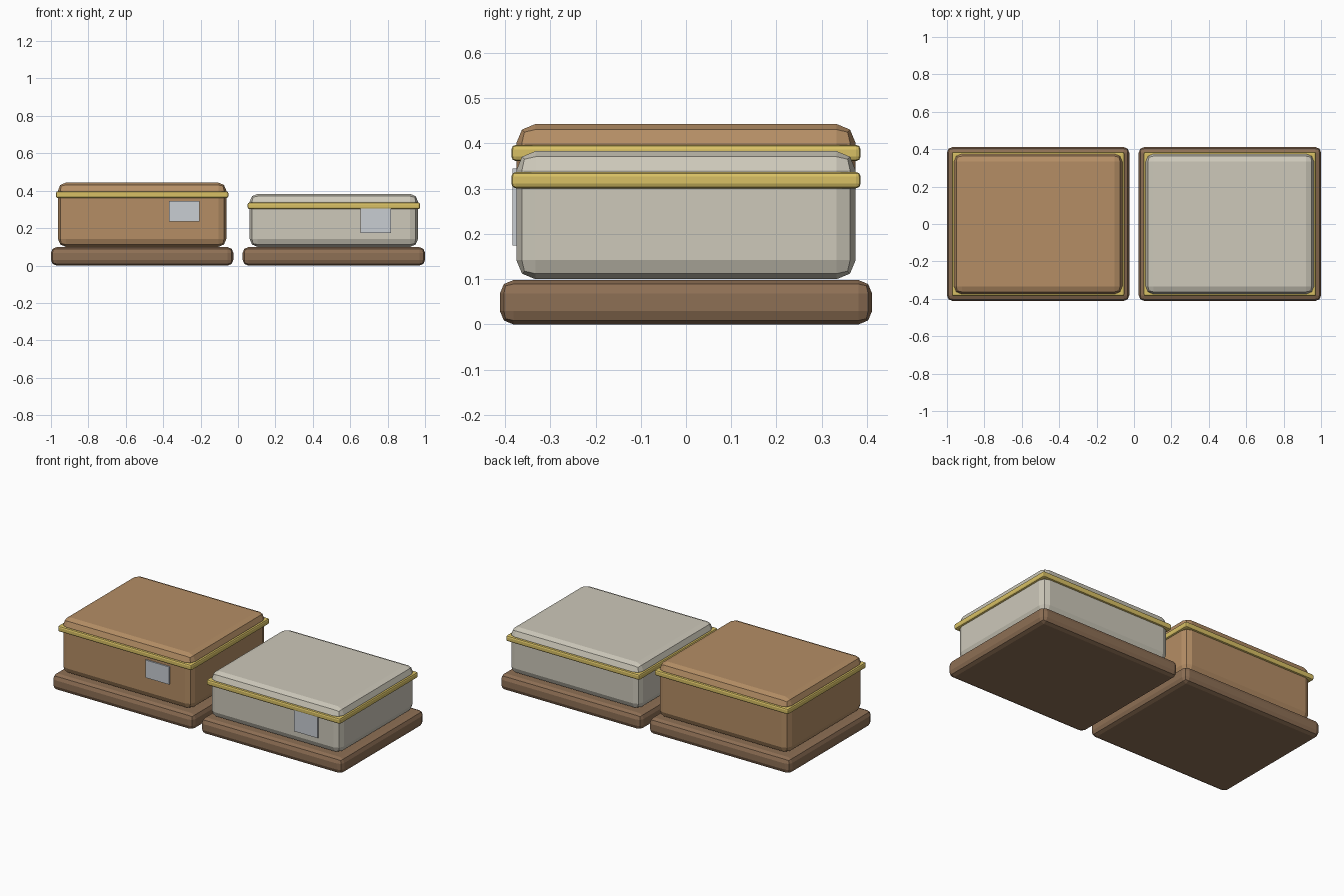
import bpy

if "Cube" in bpy.data.objects:
    bpy.data.objects.remove(bpy.data.objects["Cube"])


def material(name, rgb):
    m = bpy.data.materials.new(name)
    m.diffuse_color = (*rgb, 1)
    m.use_nodes = True
    m.node_tree.nodes["Principled BSDF"].inputs["Base Color"].default_value = m.diffuse_color
    return m


def block(name, x, y, z0, z1, width, depth, mat, bevel=0.0):
    """Box from z0 to z1, optionally with a two-segment rounded edge."""
    bpy.ops.mesh.primitive_cube_add(size=1, location=(x, y, (z0 + z1) / 2))
    ob = bpy.context.object
    ob.name = name
    ob.scale = (width, depth, z1 - z0)
    bpy.ops.object.transform_apply(location=False, rotation=False, scale=True)
    if bevel:
        mod = ob.modifiers.new("rounded_edges", "BEVEL")
        mod.width = bevel
        mod.segments = 2
        mod.limit_method = 'NONE'
    ob.data.materials.append(mat)
    return ob


wood = material("dark_wood", (0.27, 0.16, 0.09))
tan = material("tan", (0.46, 0.27, 0.13))
cream = material("cream", (0.61, 0.58, 0.49))
gold = material("gold", (0.69, 0.53, 0.13))
silver = material("silver", (0.58, 0.61, 0.65))

# Two boxes: side, centre x, top height, body colour
for side, cx, top, body_mat in (("left", -0.5125, 0.443, tan),
                                ("right", 0.5125, 0.383, cream)):
    # Plinth
    block(side + "_base", cx, 0, 0.0, 0.098, 0.975, 0.823, wood, 0.03)
    # Rounded case
    block(side + "_case", cx, 0, 0.10, top, 0.90, 0.75, body_mat, 0.042)
    # Trim band under the lid
    block(side + "_band", cx, 0, top - 0.082, top - 0.046,
          0.922, 0.772, gold, 0.01)
    # Front plate
    block(side + "_plate", cx + 0.224, -0.379, top - 0.208, top - 0.098 + 0.025 * (side == "right"),
          0.163, 0.010, silver)
